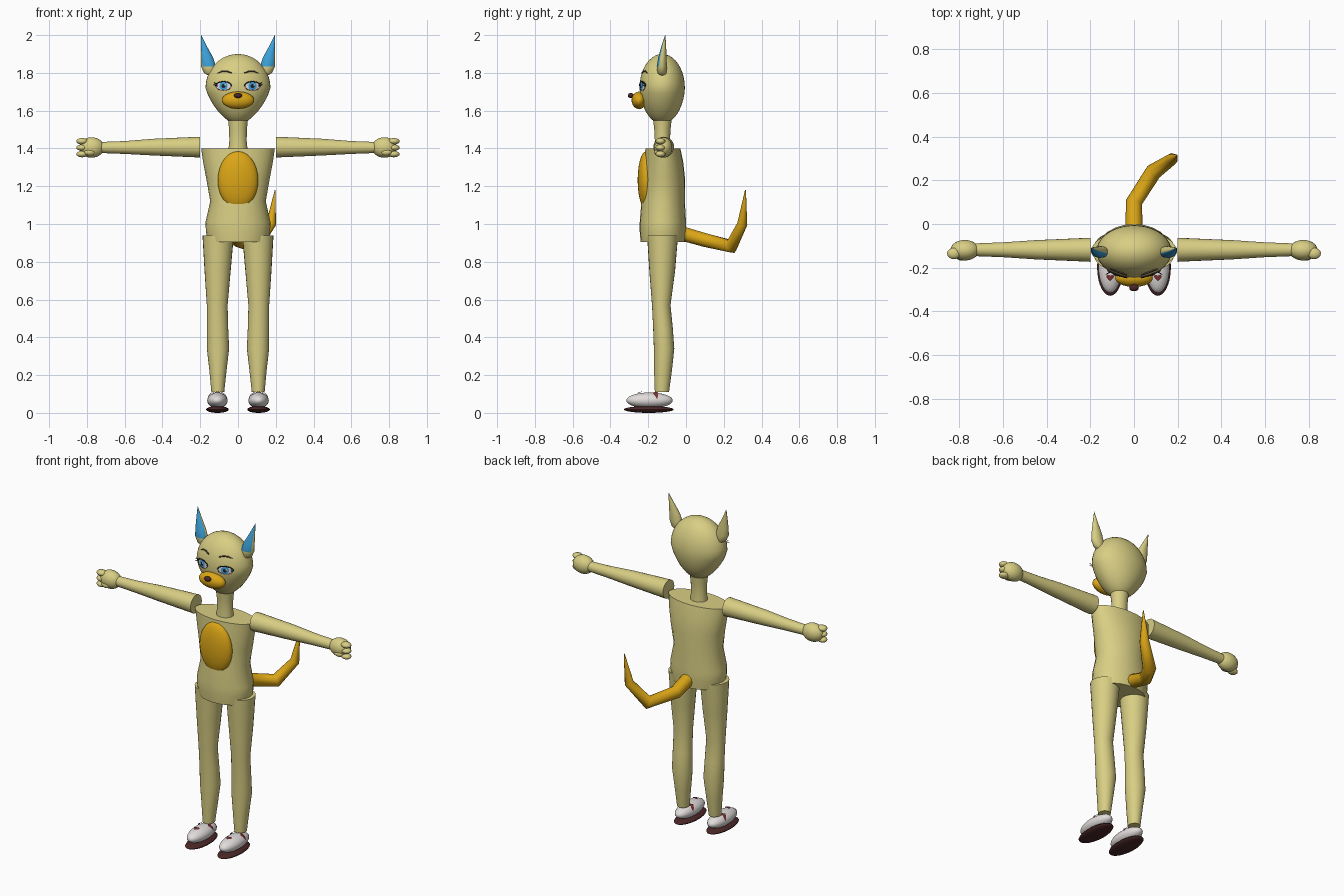
import bpy, bmesh
from math import sin, cos, pi, radians
from mathutils import Vector
from mathutils.bvhtree import BVHTree

cube = bpy.data.objects.get("Cube")
if cube:
    bpy.data.objects.remove(cube)


def material(name, r, g, b):
    m = bpy.data.materials.new(name)
    m.use_nodes = True
    m.diffuse_color = (r, g, b, 1)
    m.node_tree.nodes["Principled BSDF"].inputs["Base Color"].default_value = (r, g, b, 1)
    return m


CREAM = material("cream_fur", .69, .62, .23)
GOLD = material("gold_fur", .71, .38, .008)
BLUE = material("sky_blue", .045, .36, .70)
WHITE = material("soft_white", .76, .72, .72)
SOLE = material("dark_brown", .07, .02, .02)
RED = material("dark_red", .22, .03, .03)
BLACK = material("near_black", .015, .012, .015)
BROW = material("brow_brown", .10, .07, .05)


def finish(name, bm, mats, angle=40):
    bmesh.ops.recalc_face_normals(bm, faces=bm.faces)
    me = bpy.data.meshes.new(name)
    bm.to_mesh(me)
    bm.free()
    for m in mats:
        me.materials.append(m)
    me.shade_smooth()
    me.set_sharp_from_angle(angle=radians(angle))
    ob = bpy.data.objects.new(name, me)
    bpy.context.collection.objects.link(ob)
    return ob


def ball_mesh(center, radii, seg=28):
    bm = bmesh.new()
    bmesh.ops.create_uvsphere(bm, u_segments=seg, v_segments=seg // 2, radius=1)
    for v in bm.verts:
        v.co = Vector(a * r + c for a, r, c in zip(v.co, radii, center))
    return bm


def ball(name, center, radii, mat, seg=28):
    return finish(name, ball_mesh(center, radii, seg), [mat])


def loft_mesh(rings, axis, sides=24):
    """Join elliptical rings (center, r1, r2) across the z or x axis."""
    bm = bmesh.new()
    loops = []
    for c, r1, r2 in rings:
        loop = []
        for i in range(sides):
            a = 2 * pi * i / sides
            u, w = r1 * cos(a), r2 * sin(a)
            loop.append(bm.verts.new(Vector(c) + Vector((u, w, 0) if axis == "z" else (0, u, w))))
        loops.append(loop)
    for lo, hi in zip(loops, loops[1:]):
        for i in range(sides):
            j = (i + 1) % sides
            bm.faces.new((lo[i], lo[j], hi[j], hi[i]))
    bm.faces.new(loops[0])
    bm.faces.new(loops[-1])
    return bm


def loft(name, rings, mat, axis="z"):
    return finish(name, loft_mesh(rings, axis), [mat])


def tube(name, points, radii, thickness, mat):
    cu = bpy.data.curves.new(name, "CURVE")
    cu.dimensions = "3D"
    cu.bevel_depth = thickness
    cu.bevel_resolution = 3
    cu.use_fill_caps = True
    sp = cu.splines.new("POLY")
    sp.points.add(len(points) - 1)
    for p, co, r in zip(sp.points, points, radii):
        p.co = (*co, 1)
        p.radius = r
    sp.use_smooth = True
    cu.materials.append(mat)
    ob = bpy.data.objects.new(name, cu)
    bpy.context.collection.objects.link(ob)


def hit(tree, p, direction):
    d = Vector(direction)
    co = tree.ray_cast(Vector(p) - d * 2, d)[0]
    return co if co else Vector(p)


def patch(name, tree, center, outline, direction, lift, mat):
    """Thin plate with an outline of 3D offsets, laid on a surface."""
    bm = bmesh.new()
    c = Vector(center)

    def put(p):
        return bm.verts.new(hit(tree, p, direction) - Vector(direction) * lift)
    mid = put(c)
    rings = [[put(c + o * k) for o in outline] for k in (.35, .7, 1)]
    n = len(outline)
    for i in range(n):
        j = (i + 1) % n
        bm.faces.new((mid, rings[0][i], rings[0][j]))
        for a, b in zip(rings, rings[1:]):
            bm.faces.new((a[i], b[i], b[j], a[j]))
    finish(name, bm, [mat])


def oval(rx, rz, n=20):
    return [Vector((rx * cos(2 * pi * i / n), 0, rz * sin(2 * pi * i / n))) for i in range(n)]


def heart(size, n=20):
    pts = []
    for i in range(n):
        a = 2 * pi * (i + .5) / n
        y = 13 * cos(a) - 5 * cos(2 * a) - 2 * cos(3 * a)
        pts.append(Vector((sin(a) ** 3, y / 16, 0)) * size)
    return pts


# Head: an egg narrowing to the chin
bm = ball_mesh((0, 0, 0), (1, 1, 1), 40)
for v in bm.verts:
    x, y, z = v.co
    low = max(0, -z)
    v.co = (x * .172 * (1 - .3 * low), y * .12 * (1 - .06 * low) - .126,
            1.72 + z * (.18 if z > 0 else .19))
head_tree = BVHTree.FromBMesh(bm)
finish("head", bm, [CREAM])

# Neck and torso
loft("neck", [((0, -.125, z), rx, ry) for z, rx, ry in
              ((1.38, .052, .046), (1.44, .046, .04), (1.5, .047, .043), (1.56, .053, .05))], CREAM)
loft("torso", [((0, (f + b) / 2, z), rx, (b - f) / 2) for z, rx, f, b in
               ((.905, .16, -.24, -.005), (.96, .17, -.245, 0), (1.01, .172, -.245, 0),
                (1.12, .147, -.236, -.006), (1.24, .168, -.227, -.005),
                (1.33, .185, -.22, -.015), (1.4, .195, -.215, -.03))], CREAM)
ball("belly_patch", (0, -.212, 1.232), (.107, .044, .153), GOLD)

# Muzzle and nose
ball("muzzle", (0, -.248, 1.655), (.086, .04, .046), GOLD)
ball("nose", (0, -.292, 1.68), (.022, .016, .014), SOLE, 16)

# Tail
tube("tail", [(0, -.04, .955), (0, .1, .915), (.09, .24, .882), (.175, .298, 1), (.197, .315, 1.18)],
     [1, .95, .95, .68, .06], .04, GOLD)

FRONT, DOWN = (0, 1, 0), (0, 0, -1)
for s, side in ((1, "left"), (-1, "right")):
    # Arm, hand and curled fingers
    loft(side + "_arm", [((s * x, -.118, z), r, r * 1.0) for x, z, r in
                         ((.2, 1.407, .055), (.45, 1.407, .044), (.6, 1.405, .034), (.73, 1.405, .029))],
         CREAM, "x")
    ball(side + "_hand", (s * .775, -.12, 1.405), (.066, .047, .054), CREAM)
    for i, z in enumerate((1.438, 1.404, 1.37)):
        ball(f"{side}_finger_{i + 1}", (s * .825, -.135, z), (.031, .026, .017), CREAM, 16)
    ball(side + "_thumb", (s * .785, -.15, 1.38), (.03, .018, .018), CREAM, 16)

    # Leg
    loft(side + "_leg", [((s * x, (f + b) / 2, z), rx, (b - f) / 2) for z, x, rx, f, b in
                         ((.11, .107, .034, -.165, -.09), (.22, .106, .045, -.169, -.075),
                          (.34, .106, .059, -.17, -.062), (.45, .108, .056, -.174, -.07),
                          (.57, .11, .055, -.18, -.082), (.75, .108, .069, -.194, -.058),
                          (.94, .105, .083, -.206, -.042))], CREAM)

    # Shoe with sole and hearts
    ball(side + "_sole", (s * .109, -.197, .018), (.06, .132, .018), SOLE)
    bm = ball_mesh((s * .109, -.193, .066), (.054, .123, .042))
    shoe_tree = BVHTree.FromBMesh(bm)
    finish(side + "_shoe", bm, [WHITE])
    for i, (dx, y) in enumerate(((0, -.245), (.034, -.16), (-.034, -.16))):
        patch(f"{side}_shoe_heart_{i + 1}", shoe_tree, (s * .109 + dx, y, .1),
              heart(.017), DOWN, .007, RED)

    # Ear: a leaning horn with a blue hollow in front
    bm = loft_mesh([((s * x, y, z), rx, ry) for z, x, rx, y, ry in
                    ((1.78, .135, .012, -.125, .012), (1.8, .148, .033, -.127, .024),
                     (1.835, .156, .04, -.128, .027), (1.88, .164, .033, -.125, .022),
                     (1.94, .18, .016, -.118, .013), (2, .195, .001, -.11, .001))], "z", 20)
    bmesh.ops.recalc_face_normals(bm, faces=bm.faces)
    for f in bm.faces:
        c = f.calc_center_median()
        if c.z > 1.835 and f.normal.y < -.3 and f.normal.x * s < .7:
            f.material_index = 1
    finish(side + "_ear", bm, [CREAM, BLUE])

    # Eye: white, iris, pupil and glint
    eye = (s * .077, -.24, 1.73)
    for part, rx, rz, lift, mat in (("white", .041, .023, .002, WHITE), ("iris", .022, .022, .004, BLUE),
                                    ("pupil", .01, .011, .006, BLACK)):
        patch(f"{side}_eye_{part}", head_tree, eye, oval(rx, rz), FRONT, lift, mat)
    patch(side + "_eye_glint", head_tree, (eye[0] + .008, -.24, 1.738), oval(.004, .004, 10),
          FRONT, .008, WHITE)

    # Eyelids, lashes and brow
    def on_face(x, z):
        return hit(head_tree, (s * x, -.24, z), FRONT) - Vector((0, .003, 0))
    arc = [pi * i / 8 for i in range(9)]
    tube(side + "_upper_lid", [on_face(.077 + .043 * cos(a), 1.731 + .023 * sin(a)) for a in arc],
         [1] * 9, .003, BLACK)
    tube(side + "_lower_lid", [on_face(.077 + .041 * cos(a), 1.729 - .022 * sin(a)) for a in arc],
         [1] * 9, .0015, RED)
    for i, (x, z) in enumerate(((.127, 1.748), (.13, 1.738))):
        tube(f"{side}_lash_{i + 1}", [on_face(.11, z - .007), (s * x, -.232, z)], [1, .3], .003, BLACK)
    tube(side + "_brow", [on_face(x, z) for x, z in ((.034, 1.8), (.06, 1.809), (.085, 1.808), (.108, 1.799))],
         [.8, 1, 1, .4], .004, BROW)
